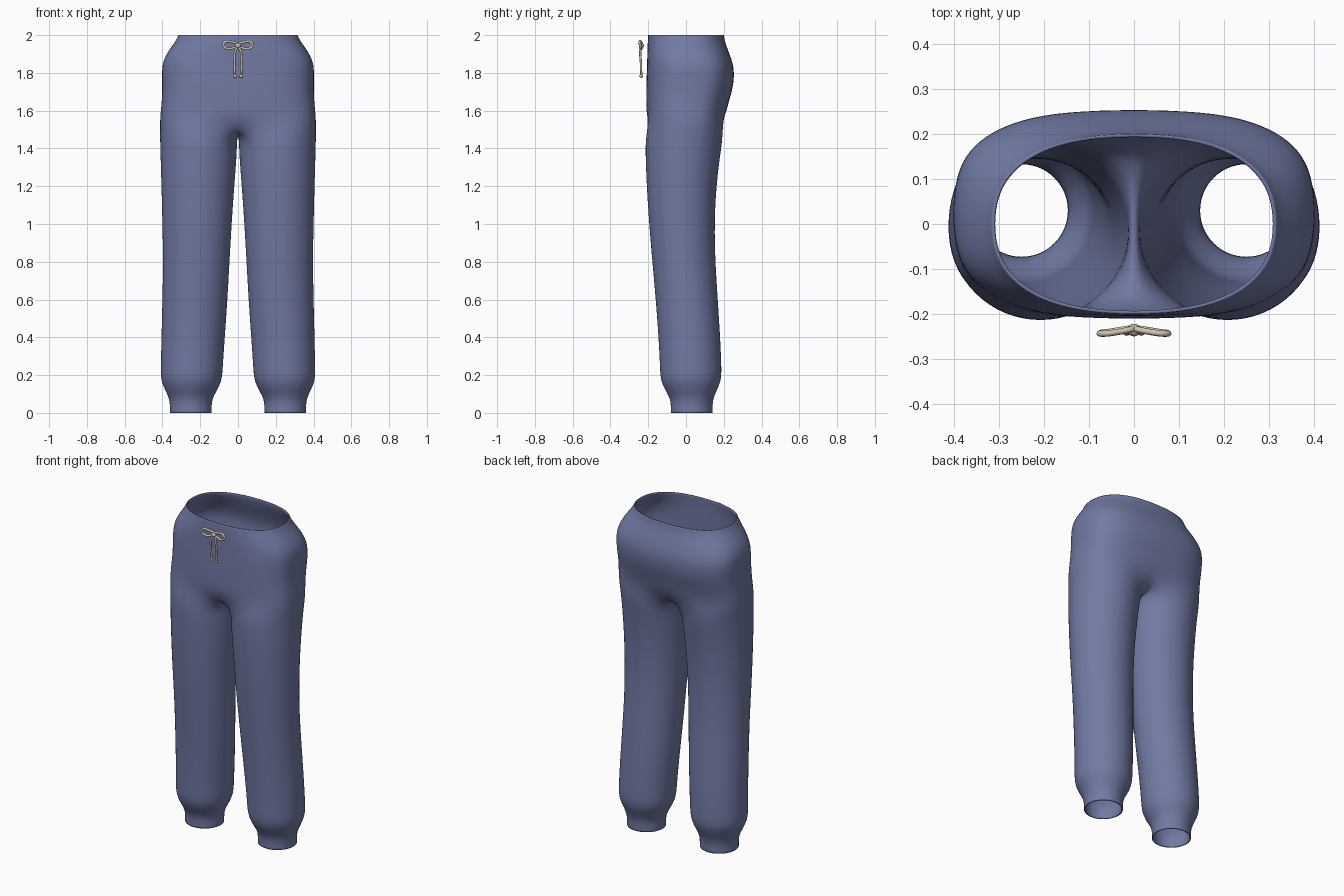
import bpy, bmesh, math
from mathutils import Vector

cube = bpy.data.objects.get("Cube")
if cube:
    bpy.data.objects.remove(cube)


def material(name, rgb):
    m = bpy.data.materials.new(name)
    m.use_nodes = True
    m.diffuse_color = (*rgb, 1)
    m.node_tree.nodes["Principled BSDF"].inputs["Base Color"].default_value = (*rgb, 1)
    return m


blue = material("slate blue cloth", (0.165, 0.195, 0.37))
cream = material("cream cord", (0.62, 0.55, 0.43))

SIDES = 16            # points round one leg
FRONT, BACK = 2, 14   # leg points that meet the centre line
SWELL = 1.025         # makes up for subdivision shrinkage


def power(v, p):
    return math.copysign(abs(v) ** p, v)


def leg_ring(z, x0, x1, y0, y1):
    cx, cy = (x0 + x1) / 2, (y0 + y1) / 2
    rx, ry = (x1 - x0) / 2 * SWELL, (y1 - y0) / 2 * SWELL
    ring = []
    for i in range(SIDES):
        a = math.pi + math.tau * i / SIDES
        ring.append(Vector((max(cx + rx * math.cos(a), 0.002), cy + ry * math.sin(a), z)))
    return ring


def hip_ring(z, half_width, y0, y1, p=0.75):
    # half ring from front centre round the side to back centre
    cy, ry = (y0 + y1) / 2, (y1 - y0) / 2
    ring = []
    for i in range(BACK - FRONT + 1):
        a = -math.pi / 2 + math.pi * i / (BACK - FRONT)
        x = 0 if i in (0, BACK - FRONT) else half_width * 1.01 * power(math.cos(a), p)
        ring.append(Vector((x, cy + ry * 1.01 * power(math.sin(a), p), z)))
    return ring


# Leg sections: height, inner x, outer x, front y, back y
legs = [(0, .14, .36, -.08, .14), (.04, .14, .36, -.08, .14), (.08, .135, .365, -.085, .145),
        (.13, .105, .39, -.115, .168), (.18, .084, .41, -.136, .188), (.26, .08, .408, -.138, .187),
        (.4, .07, .405, -.145, .181), (.6, .056, .4, -.16, .168), (.8, .045, .396, -.178, .155),
        (1, .034, .4, -.195, .15), (1.2, .02, .405, -.208, .16), (1.36, .007, .41, -.214, .18),
        (1.44, .003, .412, -.214, .192)]
# Hip sections: height, half width, front y, back y, squareness
hips = [(1.58, .41, -.21, .21, .7), (1.65, .402, -.21, .226, .7), (1.72, .4, -.21, .248, .7),
        (1.8, .402, -.207, .256, .7), (1.86, .398, -.205, .245, .72), (1.92, .366, -.204, .222, .76),
        (1.97, .328, -.202, .204, .82), (2, .315, -.2, .2, .84)]

bm = bmesh.new()


def add(points):
    return [bm.verts.new(p) for p in points]


def bridge(a, b, closed):
    n = len(a)
    for i in range(n if closed else n - 1):
        j = (i + 1) % n
        bm.faces.new((a[i], a[j], b[j], b[i]))


leg_rows = [add(leg_ring(*s)) for s in legs]

# Crotch row: outer points blend leg into hip, inner points form the seam
leg_top = leg_ring(1.51, 0, .413, -.213, .203)
hip_low = hip_ring(1.51, .413, -.212, .205, .7)
crotch = []
for i, p in enumerate(leg_top):
    if FRONT <= i <= BACK:
        q = p.lerp(hip_low[i - FRONT], 0.5)
        if i in (FRONT, BACK):
            q = Vector((0, p.y * 1.12, 1.515))
    else:
        q = Vector((0, p.y, 1.47))
    crotch.append(q)
leg_rows.append(add(crotch))
for a, b in zip(leg_rows, leg_rows[1:]):
    bridge(a, b, True)

hip_rows = [leg_rows[-1][FRONT:BACK + 1]] + [add(hip_ring(*s)) for s in hips]
for a, b in zip(hip_rows, hip_rows[1:]):
    bridge(a, b, False)

bmesh.ops.recalc_face_normals(bm, faces=bm.faces)
side_face = max(bm.faces, key=lambda f: f.calc_center_median().x)
if side_face.normal.x < 0:
    bmesh.ops.reverse_faces(bm, faces=bm.faces)
mesh = bpy.data.meshes.new("trousers")
bm.to_mesh(mesh)
bm.free()
mesh.materials.append(blue)
mesh.shade_smooth()
trousers = bpy.data.objects.new("trousers", mesh)
bpy.context.collection.objects.link(trousers)
mirror = trousers.modifiers.new("mirror", "MIRROR")
mirror.merge_threshold = 0.0005
mirror.use_clip = True
subdivide = trousers.modifiers.new("smooth", "SUBSURF")
subdivide.levels = subdivide.render_levels = 2
shell = trousers.modifiers.new("cloth thickness", "SOLIDIFY")
shell.thickness = 0.007
shell.offset = -1


def cord(name, points, radius, cyclic=False):
    curve = bpy.data.curves.new(name, "CURVE")
    curve.dimensions = "3D"
    curve.bevel_depth = radius
    curve.bevel_resolution = 2
    curve.resolution_u = 8
    curve.use_fill_caps = True
    s = curve.splines.new("BEZIER")
    s.bezier_points.add(len(points) - 1)
    for bp, co in zip(s.bezier_points, points):
        bp.co = co
        bp.handle_left_type = bp.handle_right_type = "AUTO"
    s.use_cyclic_u = cyclic
    curve.materials.append(cream)
    ob = bpy.data.objects.new(name, curve)
    bpy.context.collection.objects.link(ob)


def bead(name, loc, scale):
    bpy.ops.mesh.primitive_uv_sphere_add(segments=16, ring_count=8, location=loc)
    ob = bpy.context.object
    ob.name = name
    ob.scale = scale
    ob.data.materials.append(cream)
    ob.data.shade_smooth()


# Drawstring bow with two hanging tails
for side, s in (("left", 1), ("right", -1)):
    cord(side + "_bow_loop", [(0, -.232, 1.945), (s * .035, -.24, 1.964), (s * .066, -.244, 1.965),
                              (s * .076, -.243, 1.945), (s * .055, -.24, 1.928),
                              (s * .025, -.235, 1.932)], .007, True)
    cord(side + "_cord_tail", [(s * .003, -.234, 1.94), (s * .014, -.242, 1.915),
                               (s * .019, -.239, 1.86), (s * .016, -.237, 1.785)], .006)
    bead(side + "_cord_end", (s * .016, -.237, 1.783), (.009, .009, .01))
bead("bow_knot", (0, -.236, 1.944), (.015, .014, .014))
